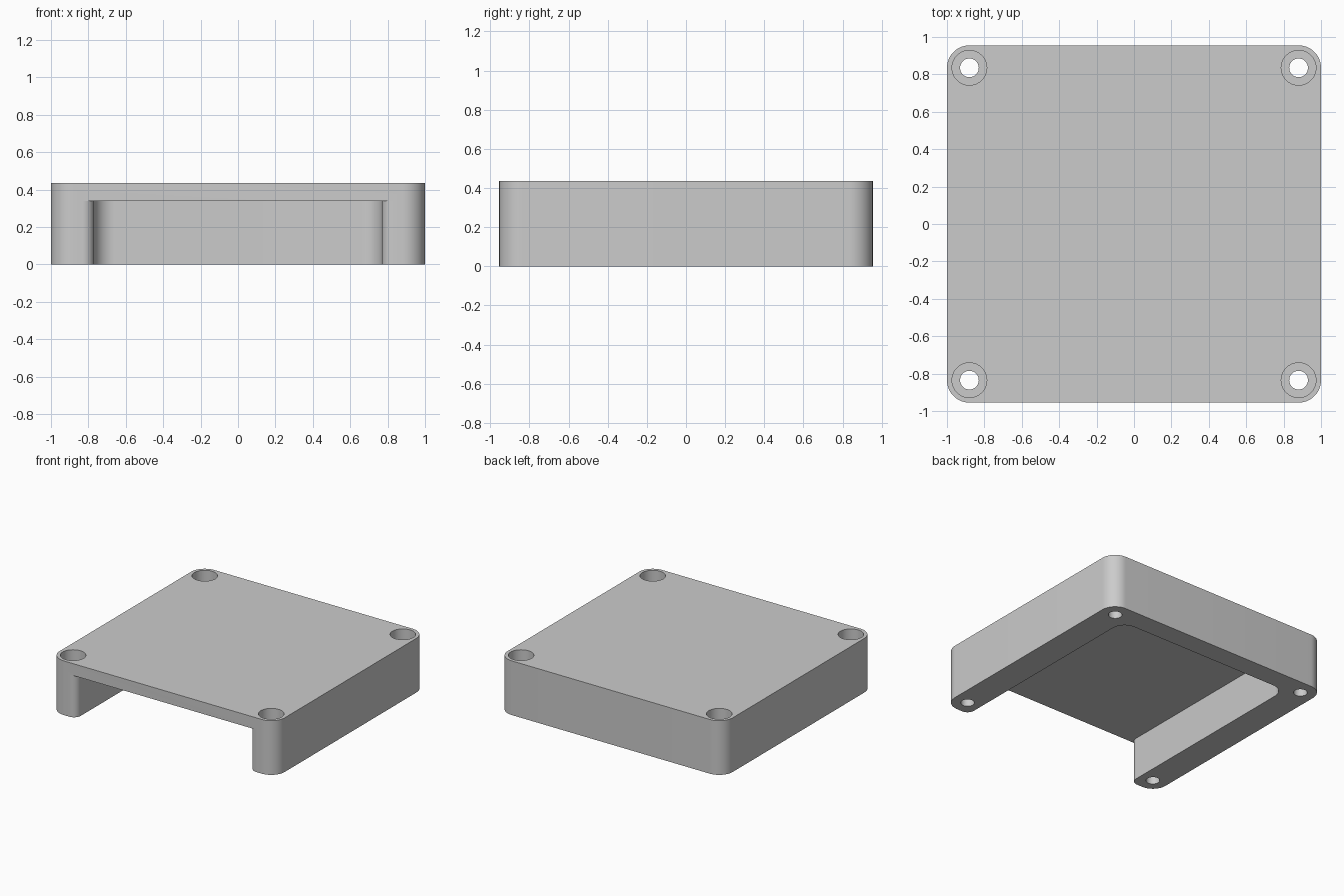
import bpy, bmesh, math

if "Cube" in bpy.data.objects:
    bpy.data.objects.remove(bpy.data.objects["Cube"])

W, D, H = 1.0, 0.955, 0.435      # half width, half depth, height
R = 0.12                         # outer corner radius
CEIL = 0.34                      # underside of the lid
IN_X, IN_Y = 0.77, 0.79          # inner faces of side and back walls
IN_R, LIP_R = 0.11, 0.06         # inner back corner and leg end radii


def arc(cx, cy, r, a0, a1, n=14):
    return [(cx + r * math.cos(math.radians(a0 + (a1 - a0) * i / n)),
             cy + r * math.sin(math.radians(a0 + (a1 - a0) * i / n)))
            for i in range(n + 1)]


def prism(name, outline, z0, z1):
    """Extrude a closed xy outline from z0 to z1."""
    bm = bmesh.new()
    base = bm.faces.new([bm.verts.new((x, y, z0)) for x, y in outline])
    top = bmesh.ops.extrude_face_region(bm, geom=[base])["geom"]
    bmesh.ops.translate(bm, vec=(0, 0, z1 - z0),
                        verts=[g for g in top if isinstance(g, bmesh.types.BMVert)])
    bmesh.ops.recalc_face_normals(bm, faces=bm.faces)
    mesh = bpy.data.meshes.new(name)
    bm.to_mesh(mesh)
    bm.free()
    ob = bpy.data.objects.new(name, mesh)
    bpy.context.collection.objects.link(ob)
    return ob


def cut(target, cutter):
    cutter.hide_render = True
    mod = target.modifiers.new("cut", "BOOLEAN")
    mod.operation, mod.solver, mod.object = "DIFFERENCE", "EXACT", cutter
    bpy.context.view_layer.objects.active = target
    bpy.ops.object.modifier_apply(modifier=mod.name)
    bpy.data.objects.remove(cutter)


# Rounded block
outline = []
for k, (sx, sy) in enumerate([(1, 1), (-1, 1), (-1, -1), (1, -1)]):
    outline += arc(sx * (W - R), sy * (D - R), R, 90 * k, 90 * k + 90)
cover = prism("cover", outline, 0, H)

# Cavity open at the bottom and front, flaring around the rounded leg ends
half = [(IN_X + LIP_R, -D - 0.1)]
half += arc(IN_X + LIP_R, -D + LIP_R, LIP_R, 270, 180)
half += arc(IN_X - IN_R, IN_Y - IN_R, IN_R, 0, 90)
cavity = half + [(-x, y) for x, y in reversed(half)]
cut(cover, prism("cavity_cutter", cavity, -0.1, CEIL))

# Counterbored screw holes in the four corners
for sx in (-1, 1):
    for sy in (-1, 1):
        for r, z0, z1 in ((0.05, -0.1, H + 0.1), (0.093, H - 0.12, H + 0.1)):
            ring = arc(sx * (W - R), sy * (D - R), r, 0, 360, 40)[:-1]
            cut(cover, prism("hole_cutter", ring, z0, z1))

# Plain grey finish
grey = bpy.data.materials.new("grey")
grey.diffuse_color = (0.6, 0.6, 0.6, 1)
grey.use_nodes = True
grey.node_tree.nodes["Principled BSDF"].inputs["Base Color"].default_value = grey.diffuse_color
cover.data.materials.clear()
cover.data.materials.append(grey)
for p in cover.data.polygons:
    p.material_index = 0

bpy.ops.object.select_all(action="DESELECT")
cover.select_set(True)
bpy.context.view_layer.objects.active = cover
bpy.ops.object.shade_smooth_by_angle(angle=math.radians(30))
